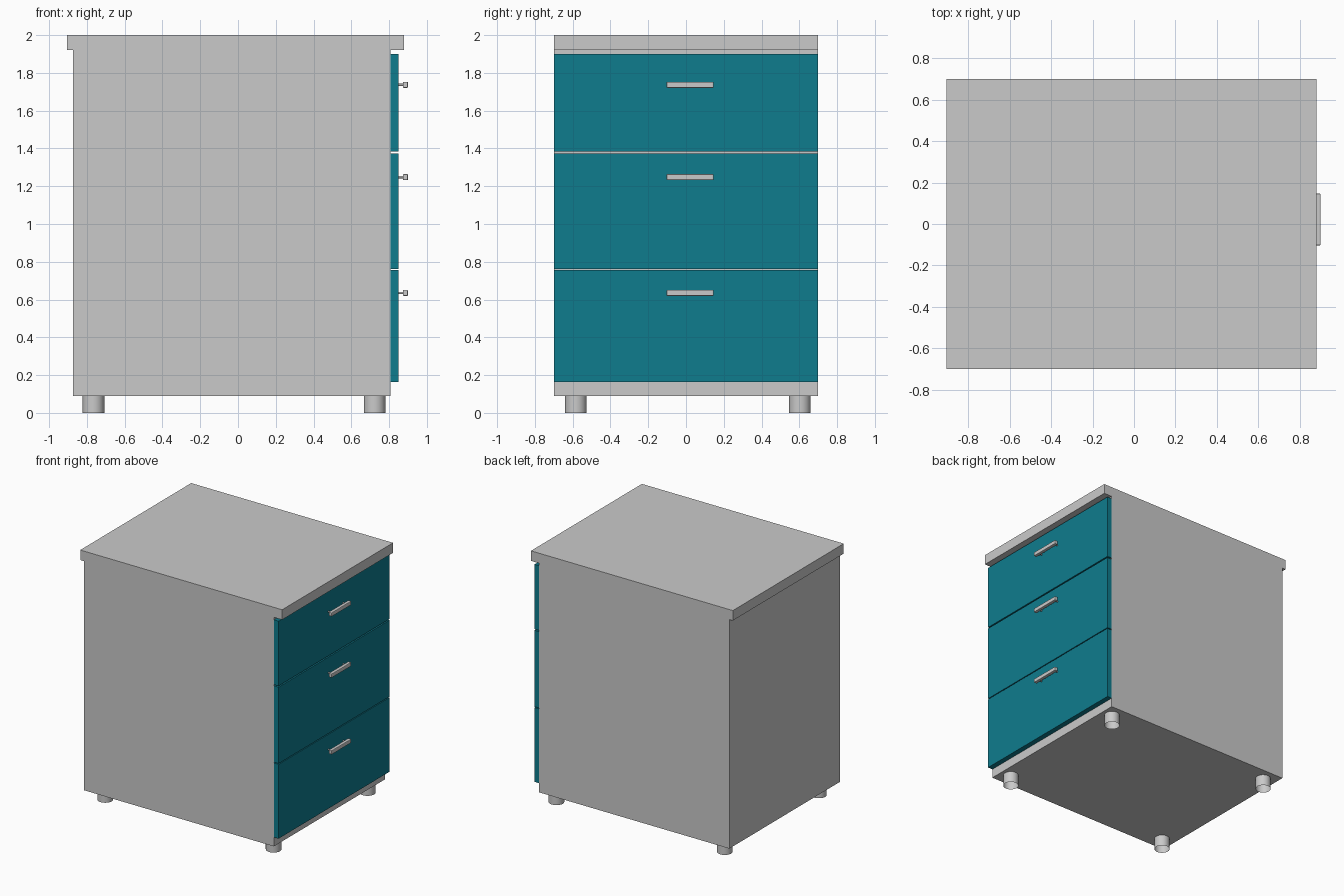
import bpy, bmesh
from mathutils import Matrix

if "Cube" in bpy.data.objects:
    bpy.data.objects.remove(bpy.data.objects["Cube"])


def material(name, rgb):
    m = bpy.data.materials.new(name)
    m.diffuse_color = (*rgb, 1.0)
    m.use_nodes = True
    m.node_tree.nodes["Principled BSDF"].inputs["Base Color"].default_value = m.diffuse_color
    return m


GREY = material("light grey", (0.59, 0.59, 0.59))
TEAL = material("teal", (0.0045, 0.2, 0.27))


def finish(name, bm, mat):
    mesh = bpy.data.meshes.new(name)
    bm.to_mesh(mesh)
    bm.free()
    mesh.materials.append(mat)
    ob = bpy.data.objects.new(name, mesh)
    bpy.context.collection.objects.link(ob)
    return ob


def box(name, x, y, z, mat, bevel=0.0):
    """Box from (min, max) ranges on each axis."""
    bm = bmesh.new()
    bmesh.ops.create_cube(bm, size=1)
    for v in bm.verts:
        for i, (lo, hi) in enumerate((x, y, z)):
            v.co[i] = hi if v.co[i] > 0 else lo
    if bevel:
        bmesh.ops.bevel(bm, geom=bm.edges[:], offset=bevel, segments=2,
                        profile=0.5, affect='EDGES')
    return finish(name, bm, mat)


def cylinder(name, centre, radius, depth, axis, mat, sides, caps):
    bm = bmesh.new()
    rot = Matrix.Rotation(1.5707963, 4, 'Y') if axis == 'X' else Matrix()
    bmesh.ops.create_cone(bm, cap_ends=caps, segments=sides, radius1=radius,
                          radius2=radius, depth=depth,
                          matrix=Matrix.Translation(centre) @ rot)
    for f in bm.faces:
        f.smooth = len(f.verts) == 4
    for e in bm.edges:
        e.smooth = not any(len(f.verts) > 4 for f in e.link_faces)
    return finish(name, bm, mat)


# Cabinet carcass and overhanging top
box("cabinet_body", (-0.873, 0.807), (-0.70, 0.70), (0.09, 1.92), GREY)
box("cabinet_top", (-0.904, 0.88), (-0.70, 0.70), (1.92, 2.0), GREY)

# Drawer fronts, each with a bar handle on two short posts
drawers = (("lower", 0.163, 0.756, 0.635),
           ("middle", 0.763, 1.373, 1.248),
           ("upper", 1.383, 1.90, 1.737))
for label, z0, z1, hz in drawers:
    box(label + "_drawer_front", (0.807, 0.849), (-0.70, 0.70), (z0, z1), TEAL)
    box(label + "_handle_bar", (0.873, 0.90), (-0.103, 0.146),
        (hz - 0.016, hz + 0.016), GREY, bevel=0.005)
    for side, y in (("near", -0.07), ("far", 0.113)):
        cylinder(f"{label}_handle_post_{side}", (0.862, y, hz), 0.006, 0.03,
                 'X', GREY, 12, True)

# Round tubular feet, open at the bottom
for xn, x in (("back", -0.765), ("front", 0.723)):
    for yn, y in (("near", -0.583), ("far", 0.603)):
        cylinder(f"{xn}_{yn}_foot", (x, y, 0.045), 0.057, 0.09,
                 'Z', GREY, 32, False)
